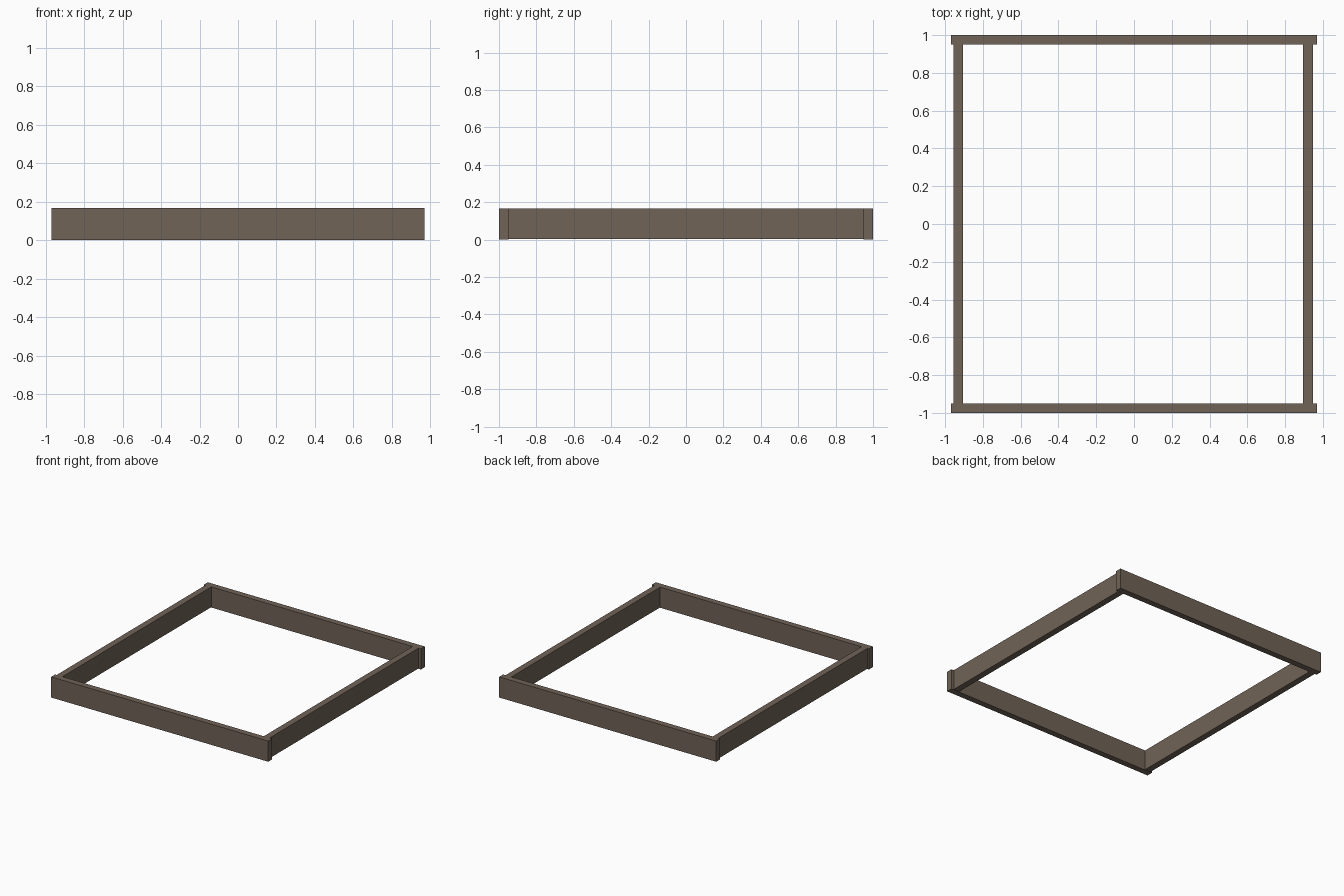
import bpy

if "Cube" in bpy.data.objects:
    bpy.data.objects.remove(bpy.data.objects["Cube"])

# One flat brown wood colour
wood = bpy.data.materials.new("weathered_brown_wood")
wood.diffuse_color = (0.16, 0.125, 0.095, 1)
wood.use_nodes = True
wood.node_tree.nodes["Principled BSDF"].inputs["Base Color"].default_value = wood.diffuse_color


def board(name, x0, x1, y0, y1, z0, z1):
    bpy.ops.mesh.primitive_cube_add(size=1)
    ob = bpy.context.object
    ob.name = name
    for v in ob.data.vertices:
        v.co.x = x1 if v.co.x > 0 else x0
        v.co.y = y1 if v.co.y > 0 else y0
        v.co.z = z1 if v.co.z > 0 else z0
    ob.data.materials.append(wood)
    return ob


HEIGHT = 0.167

# Front and back boards, slightly overhanging the side boards
for name, y in (("front_board", -0.975), ("back_board", 0.975)):
    board(name, -0.97, 0.97, y - 0.025, y + 0.025, 0, HEIGHT)

# Side boards, butted between the front and back
for name, x in (("left_board", -0.93), ("right_board", 0.922)):
    board(name, x - 0.026, x + 0.026, -0.95, 0.95, 0.003, HEIGHT)
